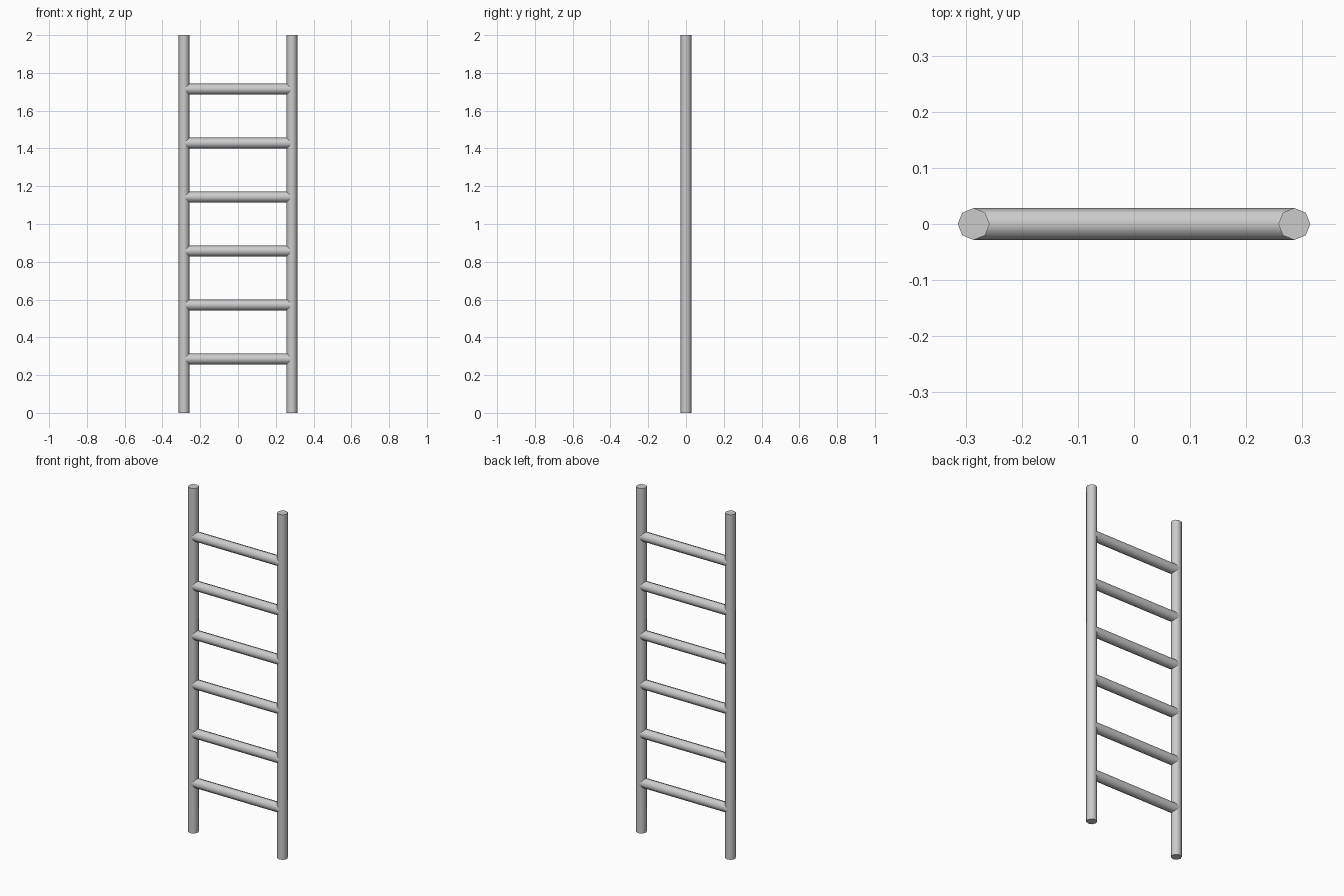
import bpy
from math import pi, radians

if "Cube" in bpy.data.objects:
    bpy.data.objects.remove(bpy.data.objects["Cube"])

UNIT = 2 / 7          # rung spacing, also half the distance between the rails
RADIUS = UNIT / 10


def pole(name, length, location, rotation=(0, 0, 0)):
    """Eight-sided pole with smooth sides and sharp end caps."""
    bpy.ops.mesh.primitive_cylinder_add(vertices=8, radius=RADIUS, depth=length,
                                        location=location, rotation=rotation)
    bpy.context.object.name = name
    bpy.ops.object.shade_smooth_by_angle(angle=radians(60))


# Upright rails
for side, x in (("left", -UNIT), ("right", UNIT)):
    pole(f"{side}_rail", 2, (x, 0, 1))

# Rungs, running between the rail centres
for i in range(1, 7):
    pole(f"rung_{i}", 2 * UNIT, (0, 0, i * UNIT), (0, pi / 2, 0))
